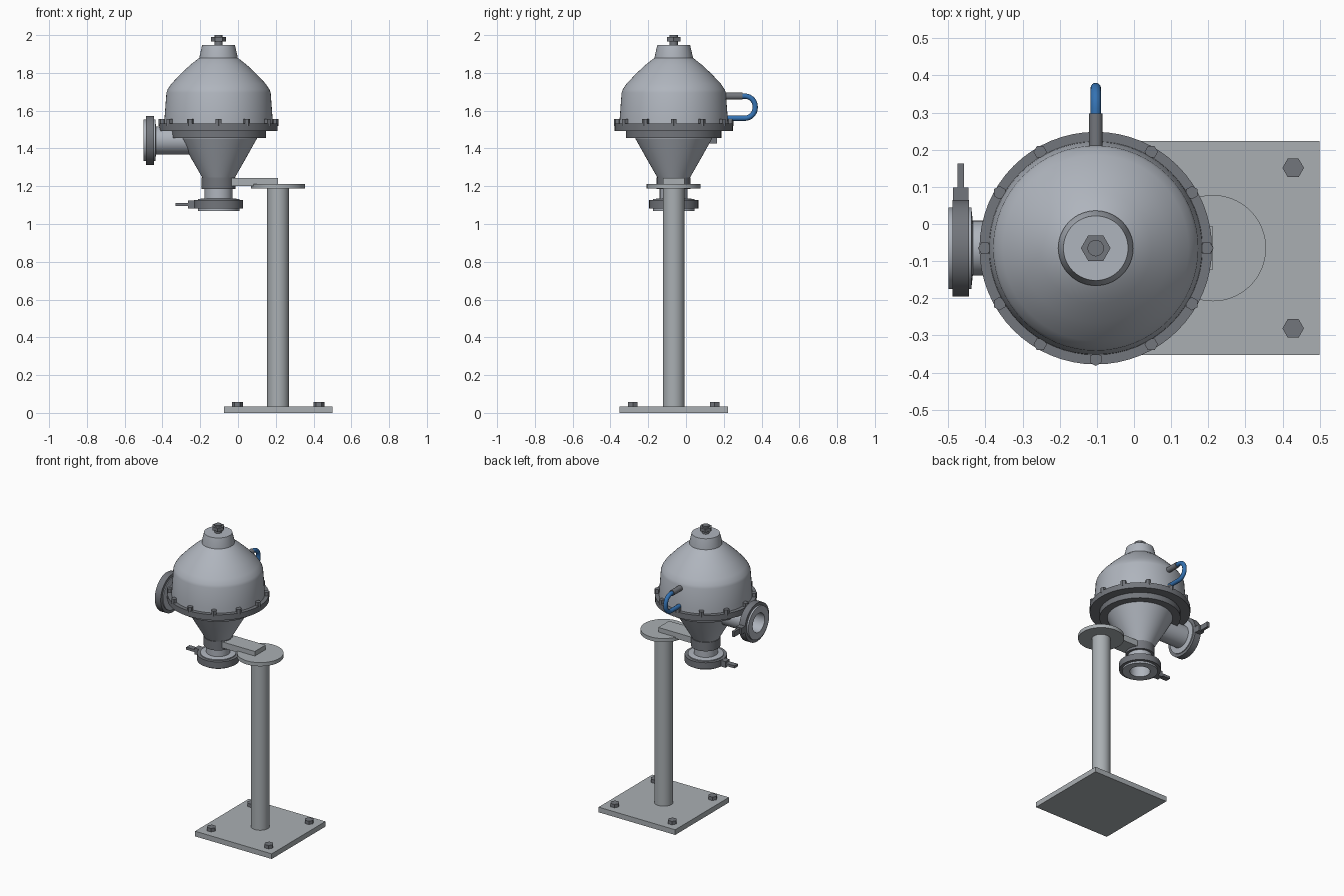
import bpy, bmesh, math
from mathutils import Matrix, Vector

if "Cube" in bpy.data.objects:
    bpy.data.objects.remove(bpy.data.objects["Cube"])


def material(name, rgb):
    m = bpy.data.materials.new(name)
    m.diffuse_color = (*rgb, 1)
    m.use_nodes = True
    m.node_tree.nodes["Principled BSDF"].inputs["Base Color"].default_value = m.diffuse_color
    return m


STEEL = material("light steel", (0.43, 0.46, 0.51))
PLATE = material("plate grey", (0.40, 0.43, 0.45))
DARK = material("dark steel", (0.17, 0.18, 0.20))
BLUE = material("hose blue", (0.035, 0.17, 0.45))

CX, CY = -0.103, -0.065      # vessel axis
PX = 0.2125                  # post axis


def finish(name, bm, mat, matrix=Matrix(), smooth=True):
    bmesh.ops.recalc_face_normals(bm, faces=bm.faces)
    me = bpy.data.meshes.new(name)
    bm.to_mesh(me)
    bm.free()
    me.transform(matrix)
    me.materials.append(mat)
    ob = bpy.data.objects.new(name, me)
    bpy.context.collection.objects.link(ob)
    if smooth:
        bpy.ops.object.select_all(action='DESELECT')
        ob.select_set(True)
        bpy.context.view_layer.objects.active = ob
        bpy.ops.object.shade_smooth_by_angle(angle=math.radians(28))
    return ob


def lathe(name, profile, mat, matrix=Matrix(), n=64):
    """Revolve (radius, height) points about local z; end on the axis to close."""
    bm = bmesh.new()
    vs = [bm.verts.new((r, 0, z)) for r, z in profile]
    es = [bm.edges.new(p) for p in zip(vs, vs[1:])]
    bmesh.ops.spin(bm, geom=vs + es, cent=(0, 0, 0), axis=(0, 0, 1),
                   angle=2 * math.pi, steps=n)
    bmesh.ops.remove_doubles(bm, verts=bm.verts, dist=1e-5)
    return finish(name, bm, mat, matrix)


def disc(name, r, z0, z1, mat, matrix=Matrix(), n=64):
    return lathe(name, [(0, z0), (r, z0), (r, z1), (0, z1)], mat, matrix, n)


def box(name, lo, hi, mat, matrix=Matrix()):
    bm = bmesh.new()
    bmesh.ops.create_cube(bm, size=1)
    for v in bm.verts:
        v.co = [l + (c + 0.5) * (h - l) for c, l, h in zip(v.co, lo, hi)]
    return finish(name, bm, mat, matrix, False)


def hex_bolt(name, x, y, z0, z1, r, spin=0):
    m = Matrix.Translation((x, y, 0)) @ Matrix.Rotation(spin, 4, 'Z')
    return disc(name, r, z0, z1, DARK, m, 6)


def port(name, matrix, length, handle_angle):
    """Open pipe with a ferrule and a clamp ring at its outer end."""
    L = length
    lathe(name + "_pipe", [(0, 0), (0.074, 0), (0.074, L - 0.066), (0.11, L - 0.062),
                           (0.11, L), (0.064, L), (0.064, 0.08), (0, 0.08)], STEEL, matrix)
    lathe(name + "_clamp", [(0.105, L - 0.056), (0.130, L - 0.056), (0.130, L - 0.012),
                            (0.105, L - 0.012), (0.105, L - 0.056)], DARK, matrix)
    m = matrix @ Matrix.Rotation(handle_angle, 4, 'Z')
    box(name + "_clamp_lug", (0.12, -0.022, L - 0.055), (0.163, 0.022, L - 0.013), DARK, m)
    box(name + "_clamp_handle", (0.15, -0.018, L - 0.042), (0.228, 0.018, L - 0.025), DARK, m)


# stand
box("base_plate", (-0.075, -0.353, 0), (0.5, 0.223, 0.035), PLATE)
post = Matrix.Translation((PX, CY, 0))
disc("post", 0.058, 0.03, 1.195, PLATE, post)
disc("post_top_disc", 0.143, 1.187, 1.212, PLATE, post)
box("support_arm", (CX, CY - 0.058, 1.202), (PX, CY + 0.058, 1.243), PLATE)
for sx in (-1, 1):
    for sy in (-1, 1):
        hex_bolt("base_bolt", PX + sx * 0.216, CY + sy * 0.216, 0.03, 0.058, 0.029)

# vessel
axis = Matrix.Translation((CX, CY, 0))
lathe("dome", [(0, 1.52), (0.288, 1.52), (0.286, 1.56), (0.276, 1.695), (0.270, 1.712),
               (0.250, 1.742), (0.20, 1.795), (0.15, 1.842), (0.108, 1.875),
               (0.09, 1.885), (0, 1.885)], STEEL, axis)
lathe("dome_boss", [(0, 1.87), (0.101, 1.87), (0.101, 1.885), (0.087, 1.947), (0, 1.947)],
      STEEL, axis)
disc("main_flange", 0.313, 1.493, 1.531, DARK, axis)
disc("lower_flange", 0.252, 1.455, 1.495, DARK, axis)
lathe("cone", [(0, 1.46), (0.203, 1.46), (0.203, 1.452), (0.146, 1.35), (0.083, 1.24),
               (0, 1.24)], STEEL, axis)
disc("support_collar", 0.09, 1.185, 1.245, DARK, axis)

# fastenings
disc("top_stud", 0.022, 1.94, 2.0, DARK, axis, 32)
hex_bolt("top_nut", CX, CY, 1.967, 1.99, 0.040)
for i in range(12):
    a = i * math.pi / 6
    hex_bolt("flange_bolt", CX + 0.299 * math.cos(a), CY + 0.299 * math.sin(a),
             1.52, 1.556, 0.018, a)

# side inlet and bottom outlet
port("inlet", Matrix.Translation((-0.19, CY, 1.443)) @ Matrix.Rotation(-math.pi / 2, 4, 'Y'),
     0.31, math.pi / 2)
port("outlet", Matrix.Translation((CX, CY, 1.23)) @ Matrix.Rotation(math.pi, 4, 'Y'),
     0.16, 0)

# breather nozzle and hose
disc("hose_nozzle", 0.0185, 0, 0.115, DARK,
     Matrix.Translation((CX, 0.183, 1.677)) @ Matrix.Rotation(-math.pi / 2, 4, 'X'), 32)
R = 0.055
path = [(0.28, 1.677)]
path += [(0.311 + R * math.sin(t), 1.622 + R * math.cos(t))
         for t in (i * math.pi / 20 for i in range(11))]
path += [(0.311 + R * math.cos(t), 1.615 - R * math.sin(t))
         for t in (i * math.pi / 20 for i in range(11))]
path += [(0.20, 1.56)]
# sweep a round section along the path in the y-z plane
bm = bmesh.new()
rings = []
for i, (y, z) in enumerate(path):
    a, b = path[max(i - 1, 0)], path[min(i + 1, len(path) - 1)]
    nrm = Vector((0, a[1] - b[1], b[0] - a[0])).normalized()
    rings.append([bm.verts.new(Vector((CX + 0.014 * math.cos(u), y, z)) + nrm * 0.014 * math.sin(u))
                  for u in (k * math.pi / 8 for k in range(16))])
for p, q in zip(rings, rings[1:]):
    for k in range(16):
        bm.faces.new((p[k], p[k - 1], q[k - 1], q[k]))
bm.faces.new(rings[0])
bm.faces.new(rings[-1])
finish("hose", bm, BLUE)
